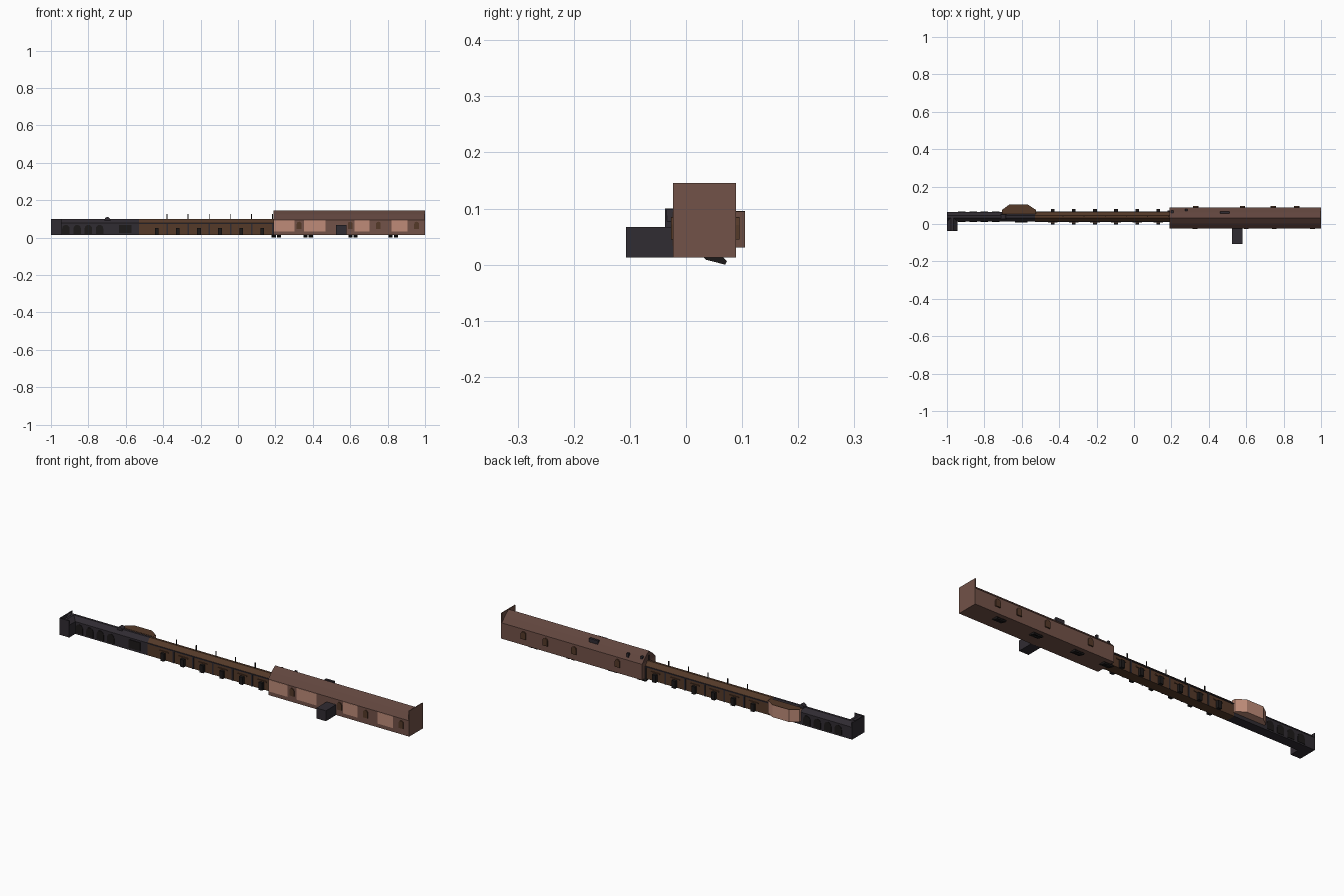
import bpy, math
from mathutils import Vector

if "Cube" in bpy.data.objects:
    bpy.data.objects.remove(bpy.data.objects["Cube"])


def mat(name, r, g, b):
    m = bpy.data.materials.new(name)
    m.diffuse_color = (r, g, b, 1)
    m.use_nodes = True
    m.node_tree.nodes["Principled BSDF"].inputs["Base Color"].default_value = m.diffuse_color
    return m


BROWN = mat("brown_wall", 0.17, 0.085, 0.065)
ROOF = mat("roof_brown", 0.12, 0.06, 0.048)
WOOD = mat("dark_wood", 0.09, 0.042, 0.022)
DARK = mat("dark_stone", 0.03, 0.025, 0.032)
BLACK = mat("recess_black", 0.012, 0.01, 0.01)
PINK = mat("pale_plaster", 0.52, 0.26, 0.19)


def prism(name, pts, axis, a, b, m):
    """Extrude a 2D outline between a and b along x (pts=yz), y (pts=xz) or z (pts=xy)."""
    def place(p, d):
        return {'x': (d, p[0], p[1]), 'y': (p[0], d, p[1]), 'z': (p[0], p[1], d)}[axis]
    n = len(pts)
    verts = [place(p, a) for p in pts] + [place(p, b) for p in pts]
    faces = [tuple(range(n)), tuple(range(2 * n - 1, n - 1, -1))]
    faces += [(i, i + n, (i + 1) % n + n, (i + 1) % n) for i in range(n)]
    me = bpy.data.meshes.new(name)
    me.from_pydata(verts, [], faces)
    import bmesh
    bm = bmesh.new()
    bm.from_mesh(me)
    bmesh.ops.recalc_face_normals(bm, faces=bm.faces)
    bm.to_mesh(me)
    bm.free()
    ob = bpy.data.objects.new(name, me)
    bpy.context.collection.objects.link(ob)
    me.materials.append(m)
    return ob


def box(name, x0, x1, y0, y1, z0, z1, m):
    return prism(name, [(x0, y0), (x1, y0), (x1, y1), (x0, y1)], 'z', z0, z1, m)


def arch(name, x, w, z0, z1, y0, y1, m):
    """Round-headed window or door outline, extruded through y."""
    r = w / 2
    pts = [(x - r, z0), (x + r, z0)]
    pts += [(x + r * math.cos(t * math.pi / 6), z1 - r + r * math.sin(t * math.pi / 6)) for t in range(7)]
    return prism(name, pts, 'y', y0, y1, m)


B = 0.013  # floor level

# Great hall: walls, pitched roof, tall flat end wall
box("hall_walls", 0.19, 1.0, -0.023, 0.089, B, 0.095, BROWN)
prism("hall_roof", [(-0.023, 0.095), (0.004, 0.123), (0.033, 0.145), (0.062, 0.123), (0.089, 0.095)],
      'x', 0.19, 0.998, ROOF)
box("hall_end_wall", 0.996, 1.0, -0.023, 0.089, B, 0.146, BROWN)
box("roof_vent", 0.46, 0.51, 0.055, 0.067, 0.115, 0.137, DARK)
for x, y in ((0.205, 0.066), (0.28, 0.075)):
    box("roof_peg", x - 0.006, x + 0.006, y - 0.006, y + 0.006, 0.105, 0.125, DARK)

# Pale panels along the hall front
for x0, x1 in ((0.192, 0.302), (0.352, 0.467), (0.622, 0.703), (0.82, 0.907)):
    box("plaster_panel", x0, x1, -0.0245, -0.02, 0.033, 0.094, PINK)
# Arched windows on both long sides
for x in (0.33, 0.58, 0.745, 0.87):
    arch("hall_back_window", x, 0.028, 0.045, 0.085, 0.085, 0.095, WOOD)
for x in (0.327, 0.6, 0.75, 0.955):
    arch("hall_front_window", x, 0.026, 0.045, 0.085, -0.027, -0.02, WOOD)
# Side porch
box("side_porch", 0.525, 0.58, -0.107, -0.02, B, 0.067, DARK)

# Tilted hatches beneath the hall floor
for x in (0.205, 0.375, 0.615, 0.83):
    for dx in (-0.014, 0.014):
        prism("floor_hatch", [(0.032, B), (0.066, B), (0.073, 0.006), (0.07, 0.0), (0.035, 0.009)],
              'x', x + dx - 0.011, x + dx + 0.011, BLACK)

# Long passage: wooden half and stone half sharing one pitched profile
Y0, Y1 = 0.013, 0.064
YM = (Y0 + Y1) / 2
section = [(Y0, B), (Y1, B), (Y1, 0.077), (YM + 0.006, 0.098), (YM - 0.006, 0.098), (Y0, 0.077)]
prism("wooden_passage", section, 'x', -0.53, 0.19, WOOD)
prism("stone_passage", section, 'x', -1.0, -0.53, DARK)

for s, yw in ((-1, Y0), (1, Y1)):
    def side_box(name, x0, x1, d, z0, z1, m):
        ya, yb = sorted((yw - s * 0.003, yw + s * d))
        box(name, x0, x1, ya, yb, z0, z1, m)
    # Eave rail of the wooden part
    side_box("eave_rail", -0.53, 0.19, 0.003, 0.073, 0.078, DARK)
    # Alcoves with lintels, and posts between them
    for i in range(6):
        x = -0.435 + i * 0.113
        side_box("alcove", x - 0.01, x + 0.01, 0.015, B, 0.052, BLACK)
        side_box("alcove_lintel", x - 0.026, x + 0.026, 0.004, 0.054, 0.06, WOOD)
        side_box("passage_post", x + 0.052, x + 0.06, 0.003, B, 0.075, DARK)
    # Arched niches of the stone part
    for x in (-0.92, -0.86, -0.8, -0.74):
        ya, yb = sorted((yw - s * 0.003, yw + s * 0.002))
        arch("stone_niche", x, 0.04, 0.02, 0.068, ya, yb, BLACK)

# Thin roof spikes along the ridge
for i in range(6):
    x = -0.38 + i * 0.113
    box("roof_spike", x - 0.002, x + 0.002, YM - 0.002, YM + 0.002, 0.09, 0.125, BLACK)

# Bay room bulging from the back, with a shallow recess opposite
prism("bay_room", [(-0.705, Y1 - 0.01), (-0.525, Y1 - 0.01), (-0.525, Y1 + 0.012), (-0.57, 0.105),
                   (-0.665, 0.105), (-0.705, Y1 + 0.012)], 'z', 0.031, 0.094, PINK)
prism("bay_roof", [(-0.705, Y1 - 0.01), (-0.525, Y1 - 0.01), (-0.525, Y1 + 0.012), (-0.57, 0.105),
                   (-0.665, 0.105), (-0.705, Y1 + 0.012)], 'z', 0.0935, 0.0955, WOOD)
box("bay_recess", -0.635, -0.57, 0.009, 0.02, 0.025, 0.068, BLACK)
arch("roof_knob", -0.698, 0.03, 0.085, 0.11, YM - 0.012, YM + 0.012, DARK)

# Turned end of the passage and its tall flat end wall
box("passage_turn", -1.0, -0.944, -0.036, Y0 + 0.01, B, 0.077, DARK)
prism("turn_roof", [(-1.0, 0.077), (-0.944, 0.077), (-0.966, 0.098), (-0.978, 0.098)],
      'y', -0.034, YM, DARK)
box("turn_end_wall", -1.0, -0.944, -0.037, -0.034, B, 0.1, DARK)
box("passage_end_wall", -1.0, -0.997, -0.036, Y1, B, 0.1, DARK)
